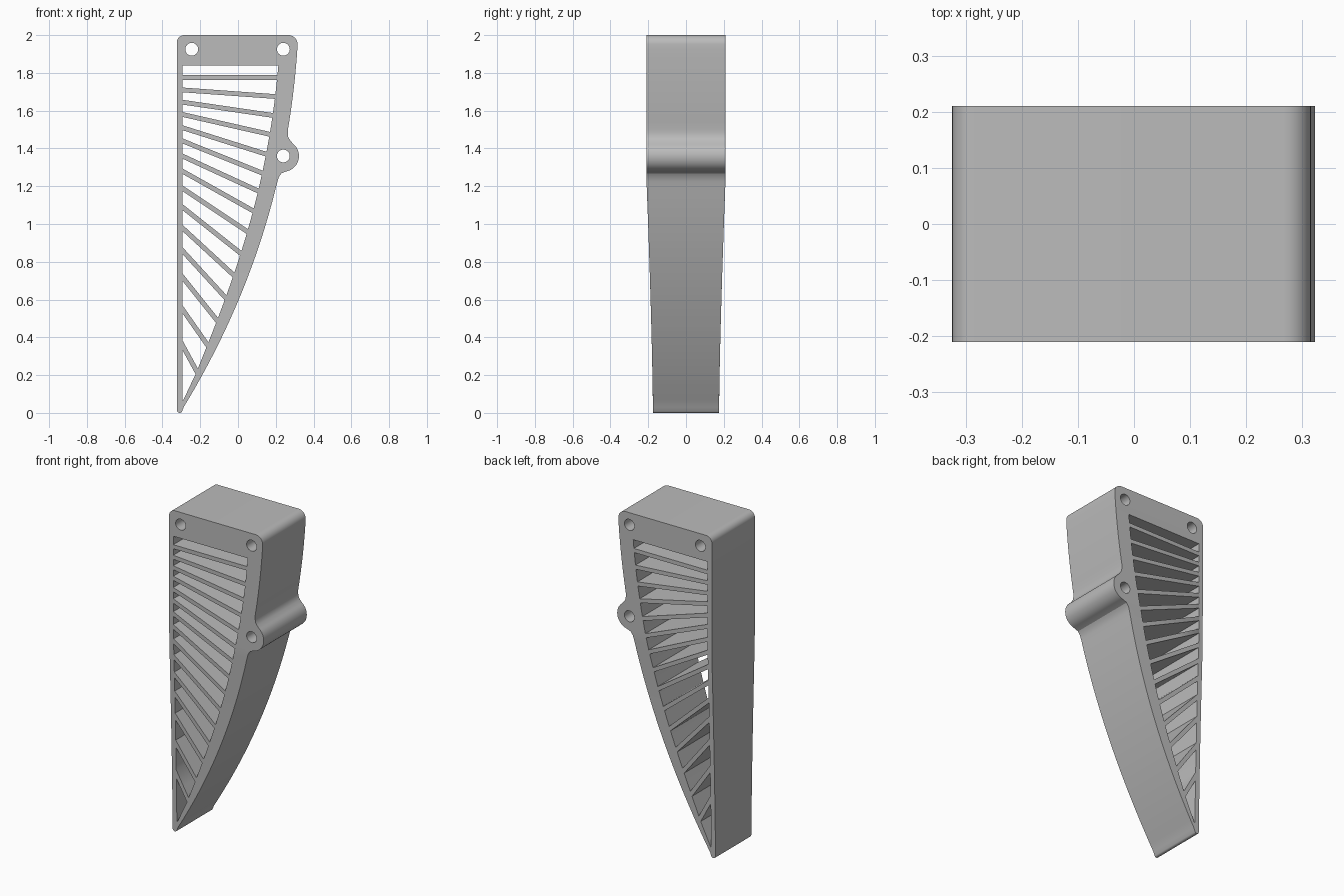
import bpy, bmesh
from math import cos, sin, radians, hypot
from mathutils import Vector

if "Cube" in bpy.data.objects:
    bpy.data.objects.remove(bpy.data.objects["Cube"])

LEFT, INNER_LEFT, SLAT = -0.324, -0.295, 0.025


def arc(cx, cz, r, a0, a1, n=10):
    return [(cx + r * cos(radians(a0 + (a1 - a0) * i / n)),
             cz + r * sin(radians(a0 + (a1 - a0) * i / n))) for i in range(n + 1)]


def outer_x(z):
    """Curved outer edge of the bracket."""
    a, b, c = z - 0.01, z - 0.59, z - 1.23
    return -0.30 + 0.517 * a - 0.155 * a * b + 0.0115 * a * b * c


def inner_x(z):
    """Curved edge of the window area; the rim thins toward the tip."""
    return outer_x(z) - 0.095 * (1 - 2.718 ** (-z / 0.4))


def edge_run(z0, z1, n):
    return [(outer_x(z0 + (z1 - z0) * i / n), z0 + (z1 - z0) * i / n) for i in range(n + 1)]


def half_depth(z):
    return 0.175 + 0.035 * min(1, max(0, z) / 1.25) ** 1.4


# Outside profile: tip, curved edge, bolt lug, rounded top corners
outline = arc(-0.309, 0.015, 0.015, 180, 330, 6)
outline += edge_run(0.03, 1.2, 28)
outline += [(0.209, 1.225), (0.217, 1.25), (0.23, 1.268)]
outline += arc(0.24, 1.36, 0.083, -80, 50, 18)
outline += [(0.277, 1.441), (0.266, 1.46), (0.264, 1.48)]
outline += edge_run(1.5, 1.93, 10)
outline += arc(0.267, 1.952, 0.048, 0, 90)
outline += arc(LEFT + 0.04, 1.96, 0.04, 90, 180)

# Bolt holes
loops = [outline]
for cx, cz in [(-0.245, 1.925), (0.24, 1.925), (0.24, 1.36)]:
    loops.append(arc(cx, cz, 0.034, 0, 348.75, 31))

# Slat centre heights at the straight edge and at the curved edge
left_z = [1.775, 1.71, 1.645, 1.58, 1.51, 1.44, 1.36, 1.28, 1.19, 1.09, 0.98, 0.86, 0.72, 0.55, 0.36]
right_z = [1.775, 1.675, 1.575, 1.475, 1.37, 1.27, 1.175, 1.07, 0.96, 0.845, 0.73, 0.61, 0.49, 0.36, 0.22]


def slat_edge(zl, zr, side):
    """Left and right end of the upper (+1) or lower (-1) edge of a slat."""
    run = inner_x(zr) - INNER_LEFT
    slope = (zr - zl) / run
    start = zl + side * SLAT / 2 * hypot(run, zr - zl) / run
    z = zr
    for _ in range(60):
        z = (z + start + slope * (inner_x(z) - INNER_LEFT)) / 2
    return (INNER_LEFT, start), (inner_x(z), z)


# Windows between the slats
top = ((INNER_LEFT, 1.84), (inner_x(1.84), 1.84))
for zl, zr in zip(left_z, right_z):
    low = slat_edge(zl, zr, 1)
    mid = (top[1][1] + low[1][1]) / 2
    loops.append([top[0], low[0], low[1], (inner_x(mid), mid), top[1]])
    top = slat_edge(zl, zr, -1)
loops.append([top[0], (INNER_LEFT, 0.065), (INNER_LEFT + 0.004, 0.065), top[1]])

# Fill the profile with its holes and extrude it
curve = bpy.data.curves.new("bracket_profile", "CURVE")
curve.dimensions = "2D"
curve.fill_mode = "BOTH"
curve.extrude = 0.2
for loop in loops:
    spline = curve.splines.new("POLY")
    spline.points.add(len(loop) - 1)
    for point, (x, z) in zip(spline.points, loop):
        point.co = (x, z, 0, 1)
    spline.use_cyclic_u = True
helper = bpy.data.objects.new("bracket_profile", curve)
bpy.context.collection.objects.link(helper)
bpy.context.view_layer.update()
mesh = bpy.data.meshes.new_from_object(helper.evaluated_get(bpy.context.evaluated_depsgraph_get()))
bpy.data.objects.remove(helper)

# Slice by height, then taper the depth toward the tip
bm = bmesh.new()
bm.from_mesh(mesh)
bmesh.ops.remove_doubles(bm, verts=bm.verts, dist=0.0001)
for i in range(1, 9):
    bmesh.ops.bisect_plane(bm, geom=bm.verts[:] + bm.edges[:] + bm.faces[:], dist=1e-5,
                           plane_co=Vector((0, i * 0.15, 0)), plane_no=Vector((0, 1, 0)))
for v in bm.verts:
    x, z, d = v.co
    v.co = (x, -half_depth(z) if d > 0 else half_depth(z), z)
bmesh.ops.recalc_face_normals(bm, faces=bm.faces)
bm.to_mesh(mesh)
bm.free()

# Plain grey finish
grey = bpy.data.materials.new("plain_grey")
grey.use_nodes = True
grey.diffuse_color = (0.5, 0.5, 0.5, 1)
grey.node_tree.nodes["Principled BSDF"].inputs["Base Color"].default_value = (0.5, 0.5, 0.5, 1)
mesh.materials.clear()
mesh.materials.append(grey)
mesh.name = "slatted_bracket"
bracket = bpy.data.objects.new("slatted_bracket", mesh)
bpy.context.collection.objects.link(bracket)
bpy.context.view_layer.objects.active = bracket
bracket.select_set(True)
bpy.ops.object.shade_smooth_by_angle(angle=radians(30))
